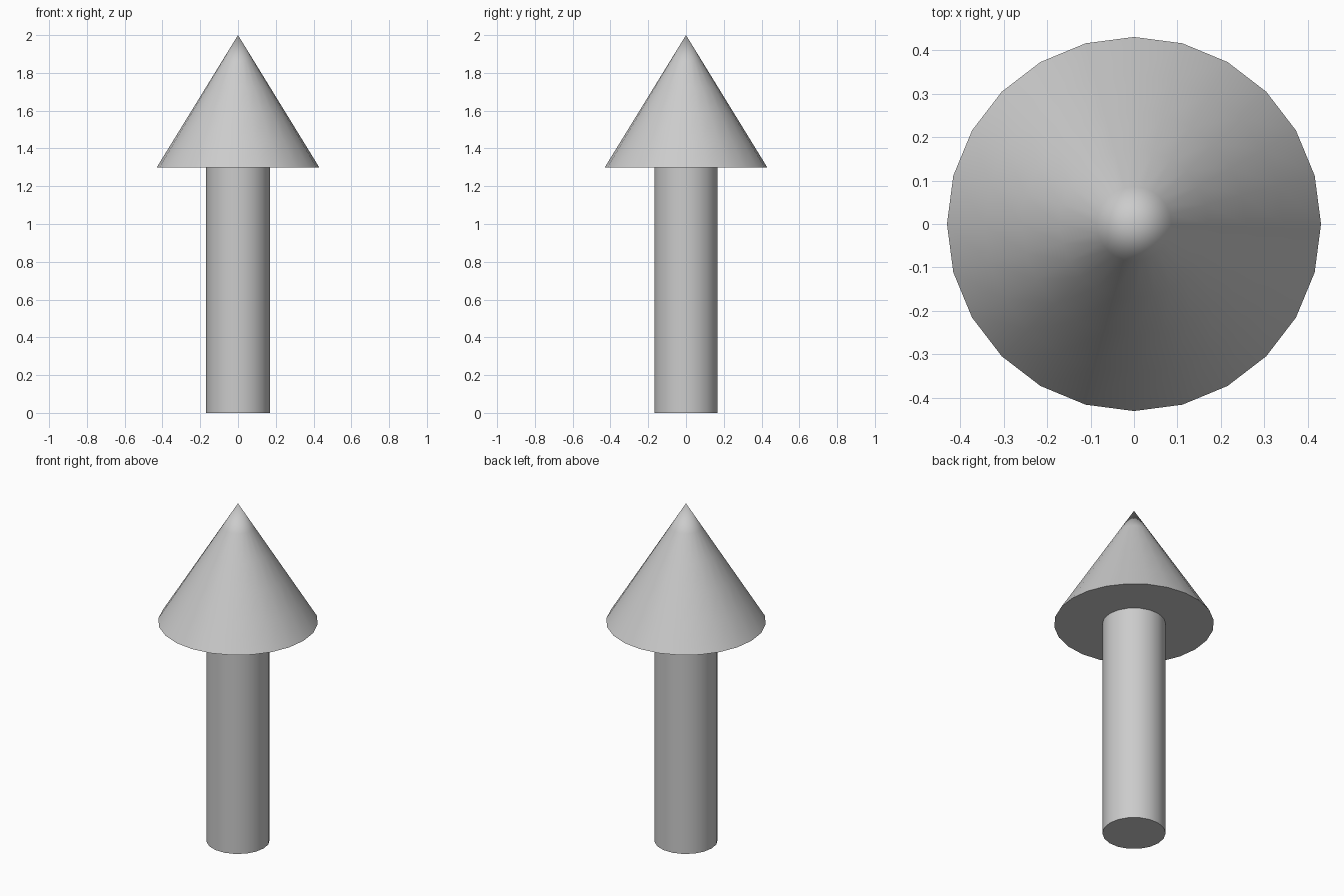
import bpy, bmesh, math

if "Cube" in bpy.data.objects:
    bpy.data.objects.remove(bpy.data.objects["Cube"])


def lathe(name, profile, sides):
    """Revolve (radius, z) points about z; radius 0 makes an apex, open ends get caps."""
    bm = bmesh.new()
    rings = []
    for r, z in profile:
        if r == 0:
            rings.append([bm.verts.new((0, 0, z))])
        else:
            angles = [2 * math.pi * i / sides for i in range(sides)]
            rings.append([bm.verts.new((r * math.cos(a), r * math.sin(a), z)) for a in angles])
    for lo, hi in zip(rings, rings[1:]):
        for i in range(sides):
            j = (i + 1) % sides
            if len(hi) == 1:
                bm.faces.new((lo[i], lo[j], hi[0]))
            else:
                bm.faces.new((lo[i], lo[j], hi[j], hi[i]))
    bm.faces.new(rings[0][::-1])
    if len(rings[-1]) > 1:
        bm.faces.new(rings[-1])
    mesh = bpy.data.meshes.new(name)
    bm.to_mesh(mesh)
    bm.free()
    obj = bpy.data.objects.new(name, mesh)
    bpy.context.collection.objects.link(obj)
    bpy.ops.object.select_all(action='DESELECT')
    obj.select_set(True)
    bpy.context.view_layer.objects.active = obj
    bpy.ops.object.shade_smooth_by_angle(angle=math.radians(35))
    return obj


BASE_Z, TOP_Z, HEAD_R, SHAFT_R = 1.30, 2.0, 0.43, 0.17

# Round shaft
lathe("arrow_shaft", [(SHAFT_R, 0), (SHAFT_R, BASE_Z)], 18)

# Cone head in five height segments, smooth right up to the tip
steps = 5
lathe("arrow_head", [(HEAD_R * (1 - k / steps), BASE_Z + (TOP_Z - BASE_Z) * k / steps)
                     for k in range(steps)] + [(0, TOP_Z)], 24)
